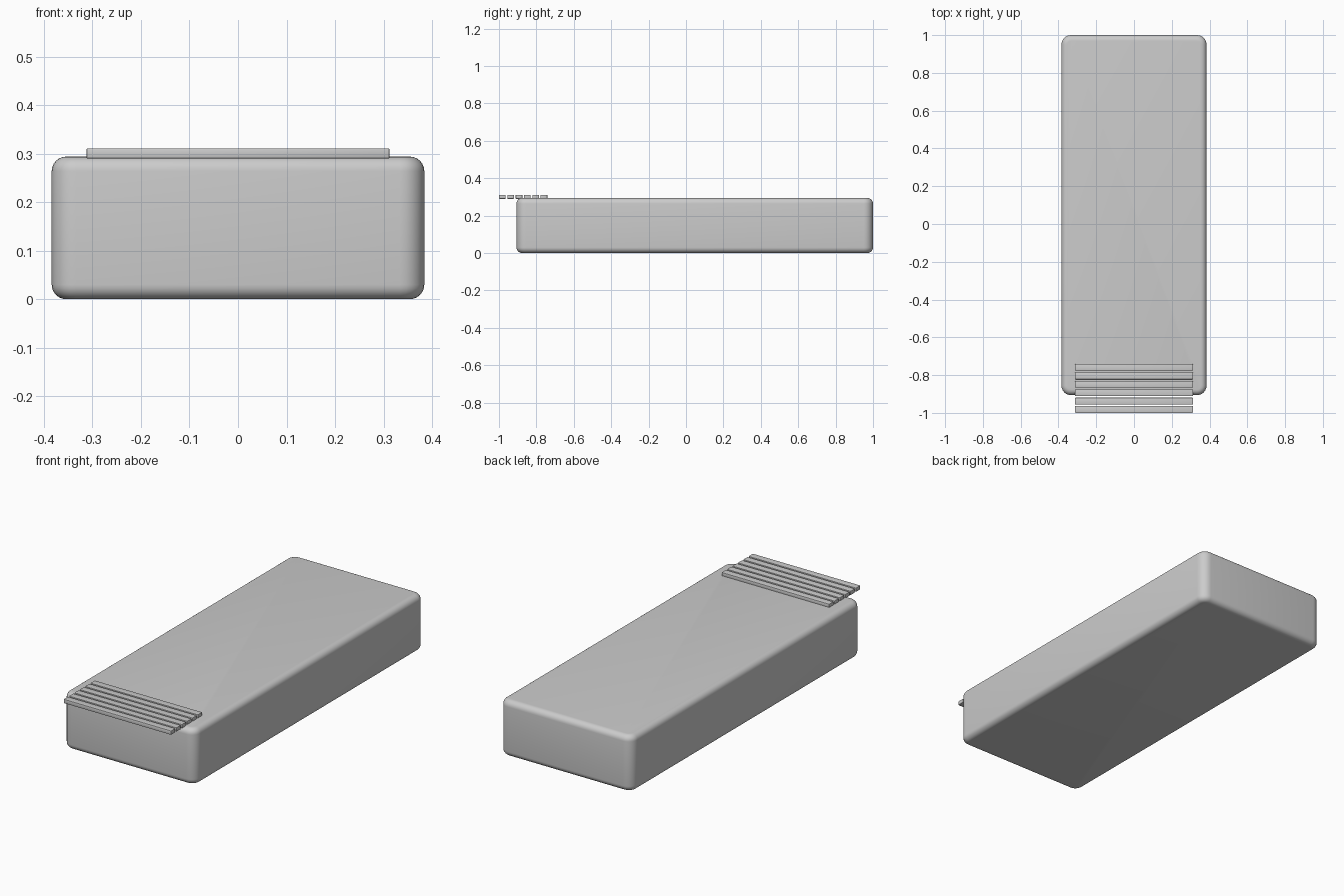
import bpy, bmesh
from mathutils import Matrix, Vector

if "Cube" in bpy.data.objects:
    bpy.data.objects.remove(bpy.data.objects["Cube"])


def rounded_box(name, lo, hi, r_vertical, r_rim, seg):
    """Box from lo to hi: vertical edges rounded first, then top and bottom rims."""
    lo, hi = Vector(lo), Vector(hi)
    bm = bmesh.new()
    bmesh.ops.create_cube(bm, size=1, matrix=Matrix.Translation((lo + hi) / 2)
                          @ Matrix.Diagonal((*(hi - lo), 1)))
    upright = [e for e in bm.edges
               if abs(e.verts[0].co.z - e.verts[1].co.z) > 1e-4]
    bmesh.ops.bevel(bm, geom=upright, offset=r_vertical, segments=seg,
                    profile=0.5, affect='EDGES')
    rim = [e for e in bm.edges
           if abs(e.verts[0].co.z - e.verts[1].co.z) < 1e-4]
    bmesh.ops.bevel(bm, geom=rim, offset=r_rim, segments=seg,
                    profile=0.5, affect='EDGES')
    mesh = bpy.data.meshes.new(name)
    bm.to_mesh(mesh)
    bm.free()
    obj = bpy.data.objects.new(name, mesh)
    bpy.context.collection.objects.link(obj)
    bpy.ops.object.select_all(action='DESELECT')
    obj.select_set(True)
    bpy.context.view_layer.objects.active = obj
    bpy.ops.object.shade_smooth_by_angle(angle=0.6)
    return obj


# Main body
rounded_box("body", (-0.384, -0.906, 0), (0.384, 1.0, 0.294), 0.05, 0.03, 6)

# Row of slats overhanging the front edge
for i in range(6):
    y = -1.0 + i * 0.0445
    rounded_box(f"slat_{i + 1}", (-0.312, y, 0.290), (0.312, y + 0.036, 0.311),
                0.003, 0.002, 2)
